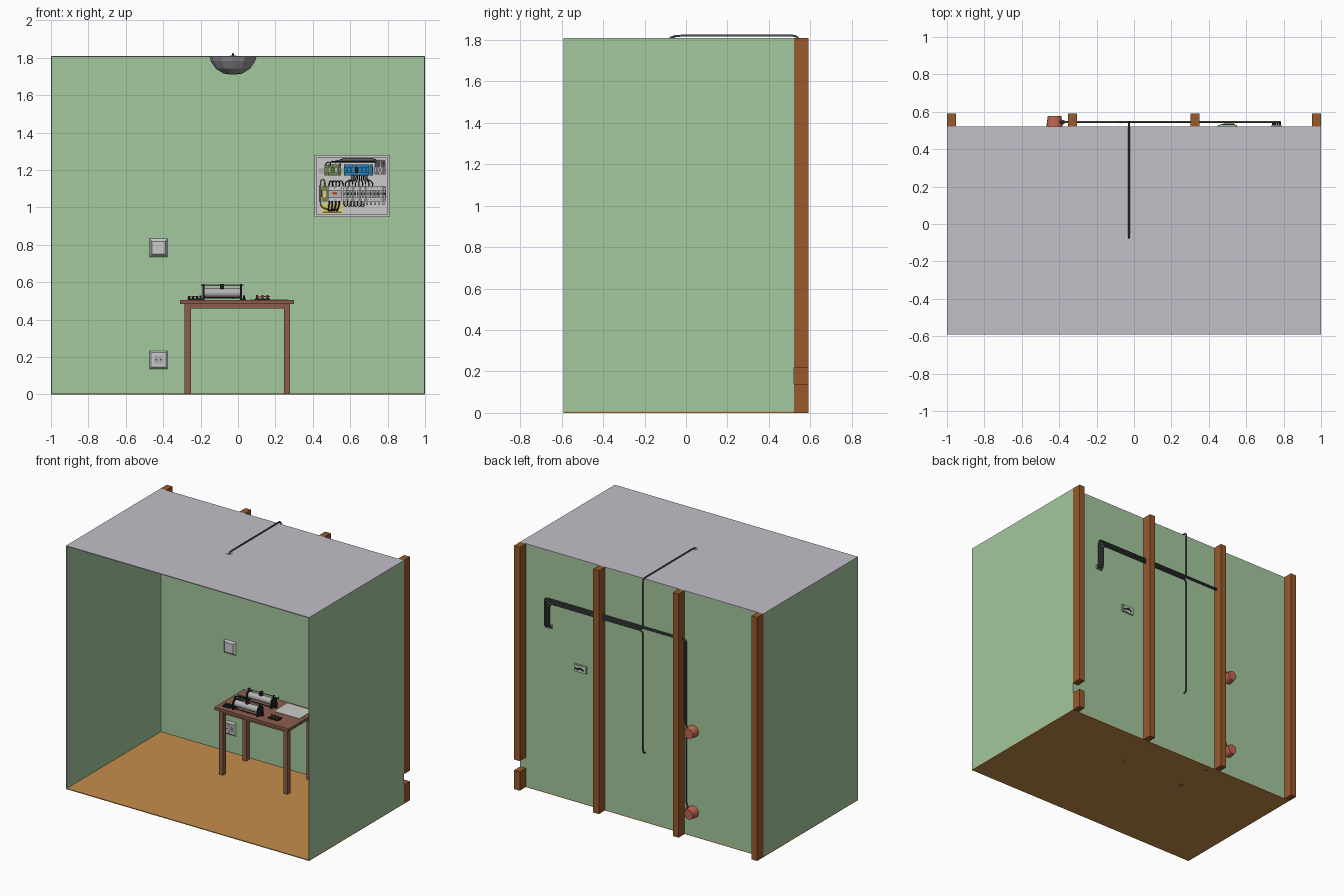
import bpy, bmesh, math
from mathutils import Vector, Matrix

if "Cube" in bpy.data.objects:
    bpy.data.objects.remove(bpy.data.objects["Cube"])

MATS = {}
COL = dict(green=(.37, .58, .34), floor=(.56, .27, .07), stud=(.31, .1, .025), wood=(.26, .11, .07),
           ceiling=(.54, .52, .58), clay=(.52, .13, .08), black=(.015, .015, .015), tube=(.07, .075, .075),
           leaf=(.16, .3, .05), blue=(.02, .25, .55), yellow=(.75, .65, .15), red=(.5, .06, .03),
           lamp=(.3, .3, .32), steel=(.45, .45, .46), pale=(.72, .73, .75))


def finish(name, mesh, col):
    ob = bpy.data.objects.new(name, mesh)
    bpy.context.collection.objects.link(ob)
    if col:
        if col not in MATS:
            MATS[col] = bpy.data.materials.new(col)
            MATS[col].diffuse_color = (*COL[col], 1)
        mesh.materials.clear()
        mesh.materials.append(MATS[col])
    return ob


def box(name, x0, x1, y0, y1, z0, z1, col=None, insets=(), face=-1):
    """Box; each (thickness, depth) in insets is cut into the face pointing along face*y."""
    bm = bmesh.new()
    m = Matrix.Translation(((x0 + x1) / 2, (y0 + y1) / 2, (z0 + z1) / 2)) @ Matrix.Diagonal((x1 - x0, y1 - y0, z1 - z0, 1))
    bmesh.ops.create_cube(bm, size=1, matrix=m)
    bm.normal_update()
    f = next(f for f in bm.faces if f.normal.y * face > .9)
    for t, d in insets:
        bmesh.ops.inset_region(bm, faces=[f], thickness=t, depth=d, use_even_offset=True)
        bm.normal_update()
    mesh = bpy.data.meshes.new(name)
    bm.to_mesh(mesh)
    bm.free()
    return finish(name, mesh, col)


def rod(name, a, b, r1, r2=None, n=12, col=None):
    """Cylinder, cone or (n=4) square frustum from a to b."""
    a, b = Vector(a), Vector(b)
    rot = Vector((0, 0, 1)).rotation_difference(b - a).to_matrix().to_4x4()
    m = Matrix.Translation((a + b) / 2) @ rot @ Matrix.Rotation(math.pi / 4 if n == 4 else 0, 4, 'Z')
    bm = bmesh.new()
    bmesh.ops.create_cone(bm, cap_ends=True, segments=n, radius1=r1, radius2=r1 if r2 is None else r2,
                          depth=(b - a).length, matrix=m)
    for f in bm.faces:
        f.smooth = n > 16 and len(f.verts) == 4
    mesh = bpy.data.meshes.new(name)
    bm.to_mesh(mesh)
    bm.free()
    return finish(name, mesh, col)


def tube(name, pts, r, col='tube', bend=.03):
    """Round tube along a path with rounded corners."""
    pts = [Vector(p) for p in pts]
    path = [pts[0]]
    for p, c, q in zip(pts, pts[1:], pts[2:]):
        a = c + (p - c).normalized() * min(bend, (p - c).length * .48)
        b = c + (q - c).normalized() * min(bend, (q - c).length * .48)
        path += [a * (1 - t) ** 2 + c * 2 * t * (1 - t) + b * t * t for t in (0, .25, .5, .75, 1)]
    path.append(pts[-1])
    cu = bpy.data.curves.new(name, 'CURVE')
    cu.dimensions, cu.bevel_depth, cu.bevel_resolution, cu.use_fill_caps = '3D', r, 1, True
    s = cu.splines.new('POLY')
    s.points.add(len(path) - 1)
    for sp, p in zip(s.points, path):
        sp.co = (*p, 1)
    tmp = bpy.data.objects.new(name + "_path", cu)
    bpy.context.collection.objects.link(tmp)
    mesh = bpy.data.meshes.new_from_object(tmp.evaluated_get(bpy.context.evaluated_depsgraph_get()))
    bpy.data.objects.remove(tmp)
    return finish(name, mesh, col)


# room shell, open to the front
W0, W1 = .514, .52
box("floor", -1, 1, -.592, W1, 0, .006, 'floor')
box("ceiling", -1, 1, -.592, W1, 1.804, 1.81, 'ceiling')
box("back_wall", -1, 1, W0, W1, .006, 1.804, 'green')
for s, side in ((-1, "left"), (1, "right")):
    x0, x1 = sorted((s, s * .994))
    box(side + "_wall", x0, x1, -.592, W0, .006, 1.804, 'green')

# studs behind the wall; the right one is cut through low down
for i, x in enumerate((-1, -.353, .302)):
    box(f"stud_{i}", x, x + .047, W1, .592, 0, 1.81, 'stud')
box("stud_right_lower", .953, 1, W1, .592, 0, .14, 'stud')
box("stud_right_upper", .953, 1, W1, .592, .22, 1.81, 'stud')

# ceiling lamp: faceted bowl
LX, LY = -.027, -.065
prof = ((.125, 1.804), (.118, 1.782), (.092, 1.742), (.05, 1.716), (.015, 1.711))
bm = bmesh.new()
rings = [[bm.verts.new((LX + r * math.cos(k * math.tau / 12), LY + r * math.sin(k * math.tau / 12), z))
          for k in range(12)] for r, z in prof]
for a, b in zip(rings, rings[1:]):
    for k in range(12):
        bm.faces.new((a[k], b[k], b[k - 1], a[k - 1]))
bm.faces.new(rings[0])
bm.faces.new(rings[-1][::-1])
bmesh.ops.recalc_face_normals(bm, faces=bm.faces)
me = bpy.data.meshes.new("lamp_bowl")
bm.to_mesh(me)
bm.free()
finish("lamp_bowl", me, 'lamp')
box("lamp_outlet", LX - .015, LX + .015, LY - .015, LY + .015, 1.809, 1.812)

# four conduits running from the panel through the studs
CY, R = .545, .0055
Z = [1.431, 1.442, 1.453, 1.464]
X = [.742, .755, .768, .781]
ends = [
    [(LX, CY, Z[0]), (LX, CY, .525), (LX, .505, .515)],
    [(LX, CY, Z[1]), (LX, CY, 1.82), (LX, LY + .012, 1.82), (LX, LY - .014, 1.808)],
    [(-.372, CY, Z[2]), (-.372, CY, .84), (-.405, CY, .80)],
    [(-.384, CY, Z[3]), (-.384, CY, .24), (-.41, CY, .20)]]
for i, nm in enumerate(("table", "lamp", "switch", "socket")):
    start = [(X[i], .51, 1.25), (X[i], CY, 1.25), (X[i], CY, Z[i])]
    tube(nm + "_conduit", start + ends[i], R)

# cable openings in the wall behind the panel
box("upper_cable_opening", .735, .788, W1, .53, 1.235, 1.265, 'green', ((.004, 0), (.0004, -.008)), 1)
box("lower_cable_opening", .45, .55, W1, .53, .975, 1.03, 'green', ((.008, 0),), 1)
box("lower_opening_inside", .46, .54, .5295, .531, .983, 1.022, 'pale')
tube("opening_cable", [(.47, .53, .995), (.5, .533, 1.01), (.52, .533, .995), (.54, .53, 1)], .005, 'black')

# switch and socket with their round back boxes
BX = -.425
for nm, z in (("switch", .785), ("socket", .185)):
    rod(nm + "_frame", (BX, W0, z), (BX, .504, z), .069, .055, 4)
    rod(nm + "_back_box", (BX, W1, z), (BX, .577, z), .044, .036, 16, 'clay')
    rod(nm + "_box_collar", (BX + .02, CY, z), (BX + .048, CY, z + .02), .012, n=10, col='clay')
rod("switch_rocker", (BX, .504, .785), (BX, .499, .785), .053, .048, 4)
box("socket_face", BX - .037, BX + .037, .499, .504, .148, .222, None, ((.005, 0),))
rod("socket_rim", (BX, .499, .185), (BX, .496, .185), .031, n=24)
rod("socket_well", (BX, .496, .185), (BX, .4955, .185), .027, n=24, col='steel')
for s in (-1, 1):
    rod("socket_hole", (BX + s * .011, .4955, .185), (BX + s * .011, .495, .185), .004, n=10, col='black')
    box("socket_earth_clip", BX - .004, BX + .004, .492, .4955, .185 + s * .023 - .004, .185 + s * .023 + .004)

# table
box("table_top", -.31, .30, .165, .51, .485, .505, 'wood')
for y in (.19, .465):
    box("long_apron", -.28, .275, y, y + .018, .46, .485, 'wood')
    for x in (-.285, .245):
        box("table_leg", x, x + .034, y - .008, y + .026, 0, .485, 'wood')
for x in (-.277, .253):
    box("end_apron", x, x + .018, .2, .47, .46, .485, 'wood')
box("paper_sheet", .065, .27, .335, .49, .505, .509, 'pale')

# two sliding resistors: coil between black end plates, with a slider on a rail
for y in (.235, .395):
    for x in (-.19, .012):
        bm_plate = rod("resistor_end_plate", (x, y, .545), (x + .01, y, .545), .033, n=12, col='black')
        box("resistor_foot", x, x + .01, y - .036, y + .036, .505, .53, 'black')
        box("resistor_rail_post", x, x + .01, y - .008, y + .008, .57, .591, 'black')
    rod("resistor_coil", (-.18, y, .543), (.012, y, .543), .024, n=20, col='steel')
    rod("slider_rail", (-.198, y, .584), (.03, y, .584), .004, n=8, col='steel')
    box("slider", -.095, -.075, y - .012, y + .012, .564, .592, 'black')
    for s in (-1, 1):
        rod("tie_rod", (-.188, y + s * .029, .516), (.02, y + s * .029, .516), .003, n=8, col='black')
    for x in (-.2, .032):
        rod("resistor_terminal", (x, y, .513), (x, y, .53), .005, n=8, col='black')
        box("terminal_foot", x - .012, x + .012, y - .008, y + .008, .505, .513, 'black')

# small instruments beside the resistors
for x, y, col in ((-.24, .23, 'black'), (-.24, .38, 'black'), (.13, .25, 'red')):
    w = .04 if col == 'red' else .03
    box("instrument_base", x - w, x + w, y - .025, y + .025, .505, .514, 'black')
    for k in (-1, 0, 1):
        rod("instrument_post", (x + k * w * .7, y, .514), (x + k * w * .7, y, .526 if w < .04 else .533), .005, n=8, col=col)
    tube("instrument_blade", [(x - w * .8, y, .522), (x + w, y, .524)], .003, 'steel')

# electrical panel: open tray with two rails of modules
box("panel_enclosure", .408, .812, .46, W0, .95, 1.28, None, ((.012, 0), (.0004, -.046)))
for z in (1.195, 1.075):
    box("mounting_rail", .432, .79, .498, .506, z - .016, z + .016, 'steel')


def module(name, x, w, z, h, col, cap):
    box(name, x, x + w, .484, .5, z - h / 2, z + h / 2, col)
    box(name + "_nose", x + .001, x + w - .001, .472, .484, z - h / 4, z + h / 4, cap)
    for s in (-1, 1):
        rod(name + "_screw", (x + w / 2, .484, z + s * h * .38), (x + w / 2, .4825, z + s * h * .38), .003, n=6, col='black')


for k in range(5):
    module("green_relay", .462 + k * .018, .017, 1.2, .06, 'leaf', 'steel' if k % 2 else 'leaf')
for k in range(8):
    module("blue_terminal", .566 + k * .0195, .0185, 1.2, .06, 'blue', 'black' if k == 3 else 'blue')
for k in range(4):
    module("grey_terminal", .73 + k * .015, .013, 1.2, .05, 'pale', 'steel')
module("main_switch", .452, .026, 1.073, .085, 'leaf', 'yellow')
module("residual_breaker", .481, .073, 1.073, .085, 'pale', 'steel')
box("breaker_lever", .505, .53, .466, .473, 1.07, 1.082, 'red')
for k in range(13):
    module("breaker", .564 + k * .0175, .0165, 1.073, .085, 'pale', 'steel')
    box("breaker_toggle", .569 + k * .0175, .575 + k * .0175, .466, .473, 1.066, 1.08, 'black')
box("end_block", .436, .449, .484, .5, 1.055, 1.095, 'blue')
for k in range(10):
    box("terminal_marker", .575 + k * .022, .584 + k * .022, .484, .5, 1.012, 1.026, 'yellow' if k % 4 == 0 else 'steel')

# panel wiring: arches between rows, loops to the lower opening, feeds at the top
for k in range(9):
    a, b = .575 + k * .018, .61 + k * .01
    tube("row_wire", [(a, .482, 1.112), (a, .477, 1.138), (b, .477, 1.148), (b, .485, 1.172)], .0025, 'black', .015)
for k in range(4):
    x = .487 + k * .018
    tube("breaker_wire", [(x, .482, 1.112), (x + .002, .475, 1.142), (x + .018, .475, 1.142), (x + .02, .482, 1.115)], .003, 'black')
    tube("supply_loop", [(x, .482, 1.034), (x, .474, 1.012), (.48 + k * .016, .474, .978), (.505 + k * .008, .505, .99)], .004, 'black')
    tube("feed_cable", [(X[k], .506, 1.25), (X[k], .486, 1.25), (X[k], .484, 1.22)], .0045, 'steel', .012)
    tube("top_wire", [(.47 + k * .025, .484, 1.225), (.47 + k * .025, .48, 1.24 + k * .006),
                      (.74, .48, 1.24 + k * .006), (.735, .486, 1.22)], .0025, 'black' if k % 2 else 'steel', .015)
for k in range(6):
    x = .567 + k * .018
    tube("link_wire", [(x, .482, 1.034), (x, .474, 1.006), (x + .018, .474, 1.006), (x + .018, .482, 1.034)], .0025, 'black', .015)
tube("side_wire", [(.464, .482, 1.112), (.464, .478, 1.15), (.44, .478, 1.15), (.44, .478, 1.0), (.5, .5, .985)], .003, 'yellow')
box("cable_entry_frame", .448, .56, .5, .506, .968, 1.022, 'yellow', ((.006, 0), (.0004, -.004)))

for m in bpy.data.materials:
    if m.users and not m.is_grease_pencil:
        m.use_nodes = True
        m.node_tree.nodes["Principled BSDF"].inputs["Base Color"].default_value = m.diffuse_color
